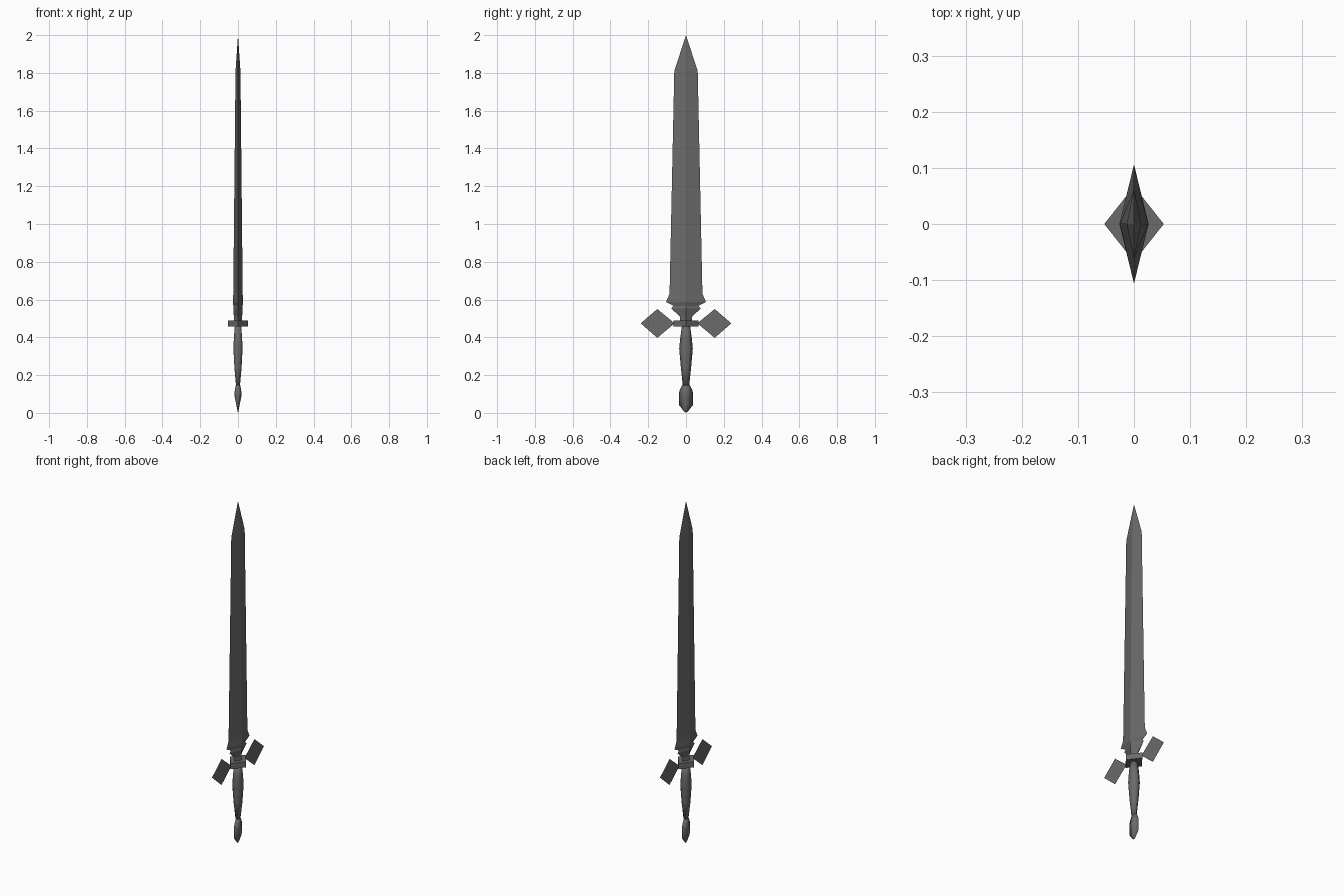
import bpy, bmesh, math

if "Cube" in bpy.data.objects:
    bpy.data.objects.remove(bpy.data.objects["Cube"])

steel = bpy.data.materials.new("dark steel grey")
steel.diffuse_color = (0.145, 0.145, 0.145, 1)
steel.use_nodes = True
steel.node_tree.nodes["Principled BSDF"].inputs["Base Color"].default_value = steel.diffuse_color


def finish(name, bm, smooth=False):
    bmesh.ops.remove_doubles(bm, verts=bm.verts, dist=0.00005)
    bmesh.ops.recalc_face_normals(bm, faces=bm.faces)
    mesh = bpy.data.meshes.new(name)
    bm.to_mesh(mesh)
    bm.free()
    mesh.materials.append(steel)
    for p in mesh.polygons:
        p.use_smooth = smooth
    ob = bpy.data.objects.new(name, mesh)
    bpy.context.collection.objects.link(ob)
    return ob


def loft(name, rings, sides, smooth=False):
    """Stack of rings given as (z, half width in y, half thickness in x)."""
    bm = bmesh.new()
    loops = []
    for z, hy, hx in rings:
        if hy == 0:
            loops.append([bm.verts.new((0, 0, z))] * sides)
            continue
        loop = []
        for i in range(sides):
            a = 2 * math.pi * i / sides
            loop.append(bm.verts.new((hx * math.sin(a), hy * math.cos(a), z)))
        loops.append(loop)
    for low, high in zip(loops, loops[1:]):
        for i in range(sides):
            j = (i + 1) % sides
            quad = list(dict.fromkeys([low[i], low[j], high[j], high[i]]))
            bm.faces.new(quad)
    for loop in (loops[0], loops[-1]):
        if len(set(loop)) > 2:
            bm.faces.new(loop)
    return finish(name, bm, smooth)


# blade: diamond section with barbed shoulders and a pointed tip
loft("blade", [(0.47, 0.03, 0.02), (0.51, 0.033, 0.022), (0.553, 0.078, 0.025),
               (0.567, 0.066, 0.025), (0.587, 0.106, 0.026), (0.63, 0.087, 0.025),
               (1.81, 0.062, 0.013), (2.0, 0, 0)], 4)

# grip: swelling in the middle
loft("grip", [(0.145, 0.017, 0.012), (0.24, 0.027, 0.022), (0.34, 0.036, 0.028),
              (0.40, 0.03, 0.025), (0.465, 0.021, 0.019)], 6, True)

# pommel: wide teardrop
loft("pommel", [(0.0, 0, 0), (0.012, 0.014, 0.003), (0.042, 0.037, 0.009),
                (0.10, 0.038, 0.02), (0.118, 0.034, 0.017), (0.155, 0.017, 0.01)], 4, True)

# guard block: diamond plate around the base of the blade
loft("guard_block", [(0.457, 0.067, 0.053), (0.49, 0.067, 0.053)], 4)

# guard wings: flat diamond plates on each side
for side, name in ((-1, "guard_wing_front"), (1, "guard_wing_back")):
    bm = bmesh.new()
    corners = [(0.06, 0.474), (0.152, 0.55), (0.24, 0.474), (0.152, 0.397)]
    bm.faces.new([bm.verts.new((0, side * y, z)) for y, z in corners])
    finish(name, bm)
